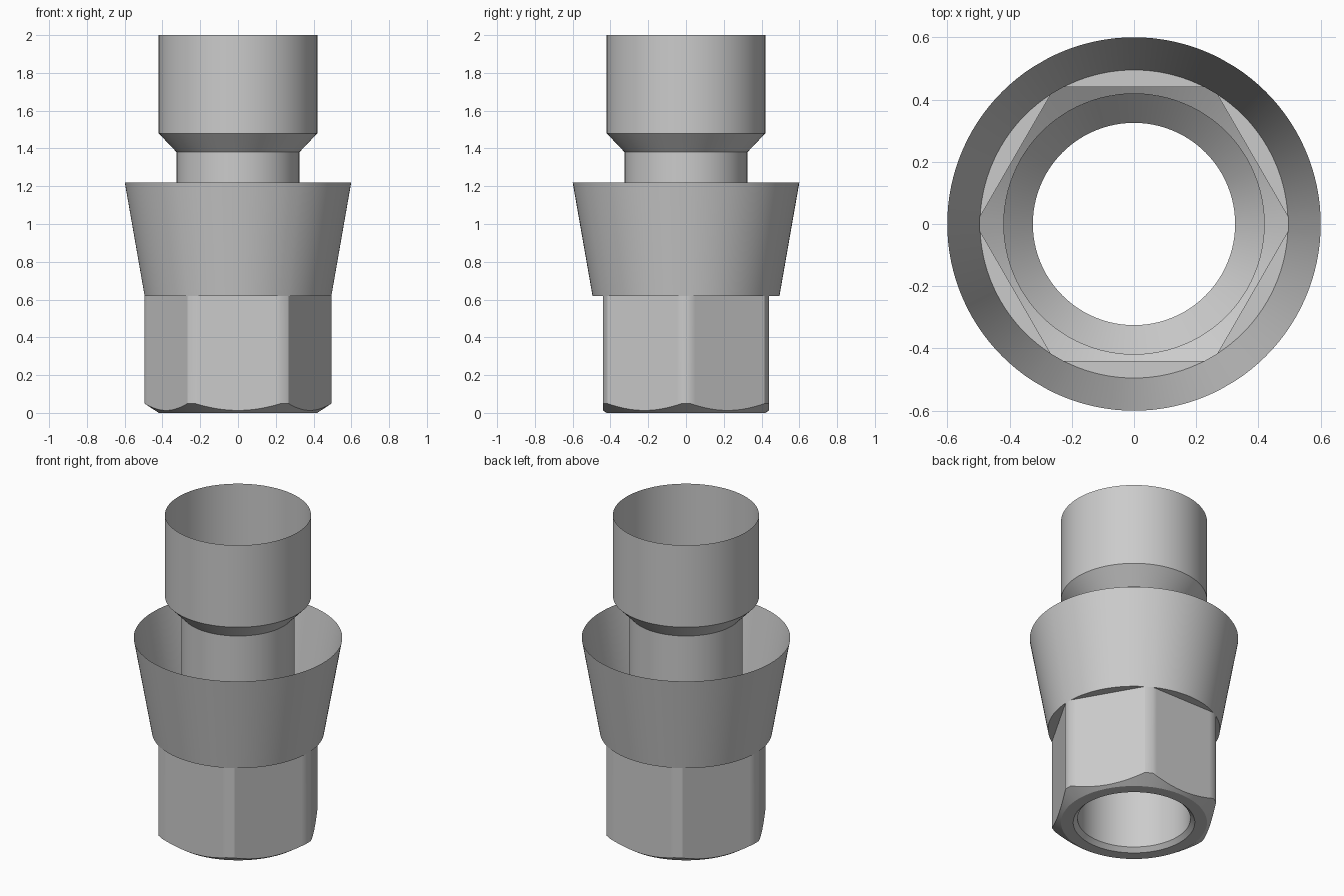
import bpy, bmesh
from math import acos, cos, sin, pi

cube = bpy.data.objects.get("Cube")
if cube:
    bpy.data.objects.remove(cube, do_unlink=True)

metal = bpy.data.materials.new("grey_metal")
metal.use_nodes = True
GREY = (0.6, 0.6, 0.6, 1)
metal.diffuse_color = GREY
metal.node_tree.nodes["Principled BSDF"].inputs["Base Color"].default_value = GREY

APOTHEM, CORNER, RIM = 0.44, 0.495, 0.42   # hexagon flats, trimmed corners, lower rim
SHOULDER = 0.62


def loft(name, angles, rings):
    """Join closed rings; each ring maps an angle to (radius, height)."""
    bm = bmesh.new()
    loops = []
    for ring in rings:
        loop = []
        for a in angles:
            r, z = ring(a)
            loop.append(bm.verts.new((r * cos(a), r * sin(a), z)))
        loops.append(loop)
    n = len(angles)
    for low, high in zip(loops, loops[1:]):
        for i in range(n):
            j = (i + 1) % n
            bm.faces.new((low[i], low[j], high[j], high[i]))
    bmesh.ops.remove_doubles(bm, verts=bm.verts, dist=0.0001)
    mesh = bpy.data.meshes.new(name)
    bm.to_mesh(mesh)
    bm.free()
    mesh.materials.append(metal)
    obj = bpy.data.objects.new(name, mesh)
    bpy.context.collection.objects.link(obj)
    bpy.ops.object.select_all(action='DESELECT')
    obj.select_set(True)
    bpy.context.view_layer.objects.active = obj
    bpy.ops.object.shade_smooth_by_angle()
    return obj


def circle(r, z):
    return lambda a: (r, z)


def hex_radius(a):
    return min(CORNER, APOTHEM / cos(a % (pi / 3) - pi / 6))


def chamfer_edge(a):
    r = hex_radius(a)
    return r, (r - RIM) * 0.66


# Angles that land exactly on the edges of the trimmed hexagon corners
half = acos(APOTHEM / CORNER)
STEPS = 18
hex_angles = [pi / 6 + k * pi / 3 + half * (2 * i / STEPS - 1)
              for k in range(6) for i in range(STEPS + 1)]
round_angles = [2 * pi * i / 96 for i in range(96)]

# Hexagonal nut with chamfered lower edge and flat bottom ring
loft("hex_nut", hex_angles, [
    circle(0.35, 0), circle(RIM, 0), chamfer_edge,
    lambda a: (hex_radius(a), SHOULDER)])

# Flared open collar with a ledge around the nut
loft("flared_collar", hex_angles, [
    lambda a: (hex_radius(a), SHOULDER),
    circle(CORNER, SHOULDER), circle(0.6, 1.22)])

# Inner tube: countersunk bore, neck, and wider open socket
loft("inner_tube", round_angles, [
    circle(0.35, 0), circle(0.325, 0.025), circle(0.325, 1.38),
    circle(0.42, 1.48), circle(0.42, 2)])
